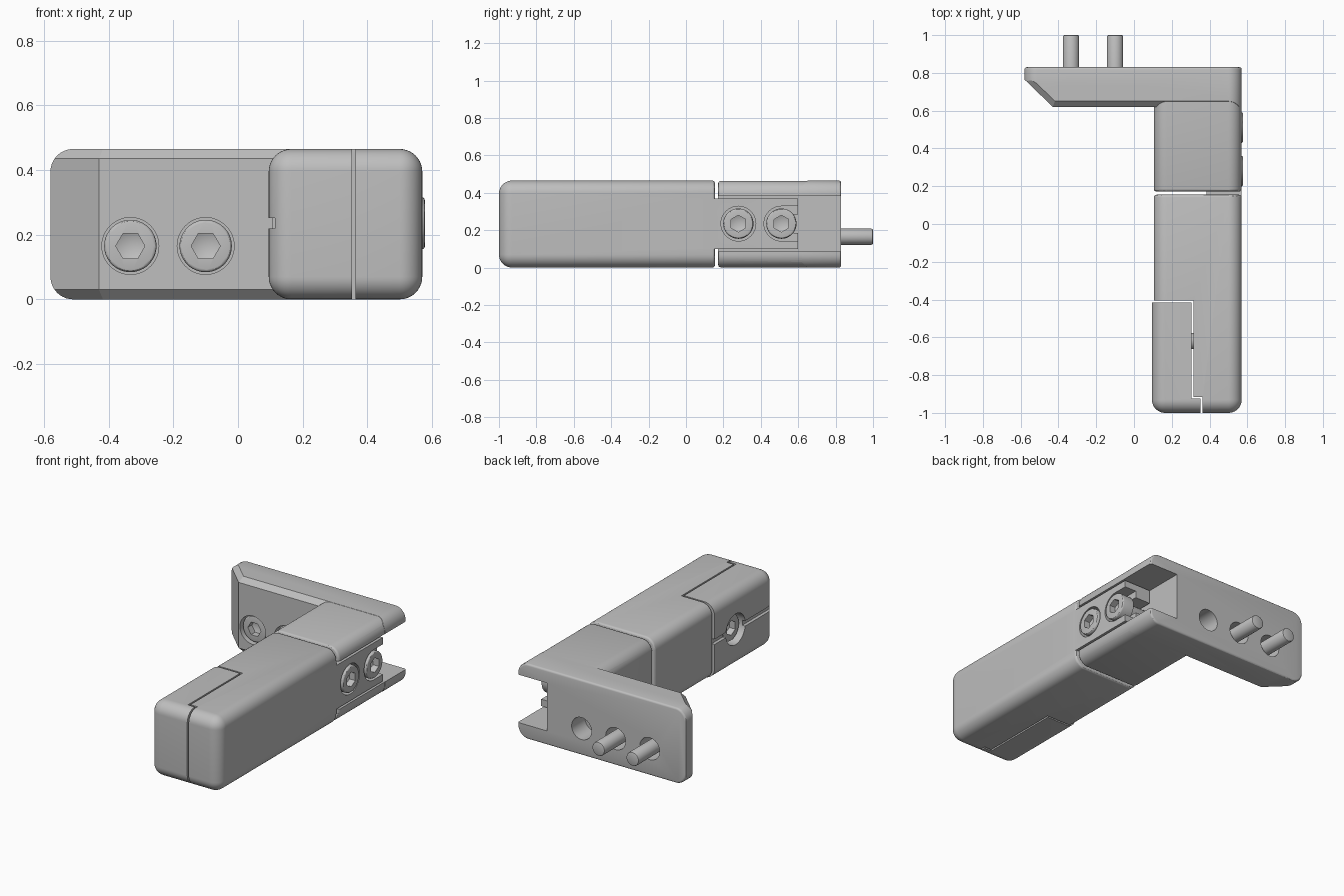
import bpy, bmesh, math
from mathutils import Matrix, Vector

old = bpy.data.objects.get("Cube")
if old:
    bpy.data.objects.remove(old, do_unlink=True)

grey = bpy.data.materials.new("light_grey")
grey.use_nodes = True
TONE = (0.52, 0.52, 0.52, 1)
grey.diffuse_color = TONE
grey.node_tree.nodes["Principled BSDF"].inputs["Base Color"].default_value = TONE

TOP, MID, RIGHT = 0.465, 0.235, 0.57


def finish(name, bm):
    bmesh.ops.recalc_face_normals(bm, faces=bm.faces[:])
    mesh = bpy.data.meshes.new(name)
    bm.to_mesh(mesh)
    bm.free()
    mesh.materials.append(grey)
    obj = bpy.data.objects.new(name, mesh)
    bpy.context.collection.objects.link(obj)
    return obj


def box_bm(lo, hi):
    lo, hi = Vector(lo), Vector(hi)
    bm = bmesh.new()
    size = hi - lo
    bmesh.ops.create_cube(bm, size=1, matrix=Matrix.Translation((lo + hi) / 2) @ Matrix.Diagonal((*size, 1)))
    return bm


def box(name, lo, hi):
    return finish(name, box_bm(lo, hi))


def bevel(bm, edges, width, segments):
    bmesh.ops.bevel(bm, geom=edges, offset=width, offset_type='OFFSET', segments=segments,
                    profile=0.5, affect='EDGES', clamp_overlap=True)


def rounded_box(name, lo, hi, r=0.07, front=0.0, back=0.012):
    """Box with its long y edges rounded, and each end rounded separately."""
    bm = box_bm(lo, hi)

    def at(y):
        return [e for e in bm.edges if all(abs(v.co.y - y) < 1e-5 for v in e.verts)]
    along = [e for e in bm.edges if abs(e.verts[0].co.y - e.verts[1].co.y) > 1e-4]
    if front >= r:
        along += at(lo[1])
    bevel(bm, along, r, 10)
    if 0 < front < r:
        bevel(bm, at(lo[1]), front, 3)
    if back:
        bevel(bm, at(hi[1]), back, 3)
    return finish(name, bm)


def prism(name, points, z0, z1, chamfer_edges=(), chamfer=0.03):
    """Plan outline pulled up in z, chamfered over chosen sides."""
    bm = bmesh.new()
    base = [bm.verts.new((x, y, z0)) for x, y in points]
    roof = [bm.verts.new((x, y, z1)) for x, y in points]
    bm.faces.new(base)
    bm.faces.new(roof)
    n = len(points)
    for i in range(n):
        j = (i + 1) % n
        bm.faces.new((base[i], base[j], roof[j], roof[i]))
    picked = [bm.edges.get((ring[i], ring[(i + 1) % n])) for i in chamfer_edges for ring in (base, roof)]
    if picked:
        bmesh.ops.recalc_face_normals(bm, faces=bm.faces[:])
        bevel(bm, picked, chamfer, 1)
    return finish(name, bm)


def cylinder(name, start, end, r, sides=48):
    start, end = Vector(start), Vector(end)
    axis = end - start
    spin = axis.to_track_quat('Z', 'Y').to_matrix().to_4x4()
    bm = bmesh.new()
    bmesh.ops.create_cone(bm, cap_ends=True, segments=sides, radius1=r, radius2=r, depth=axis.length,
                          matrix=Matrix.Translation((start + end) / 2) @ spin)
    return finish(name, bm)


def combine(obj, other, how='DIFFERENCE'):
    mod = obj.modifiers.new("cut", 'BOOLEAN')
    mod.operation, mod.object, mod.solver = how, other, 'EXACT'
    bpy.context.view_layer.update()
    bpy.context.view_layer.objects.active = obj
    bpy.ops.object.modifier_apply(modifier=mod.name)
    bpy.data.objects.remove(other, do_unlink=True)


def bolt(name, place, turn, length, r=0.081):
    """Socket head bolt whose head looks along local z, with its face at z = 0."""
    bm = bmesh.new()
    bmesh.ops.create_cone(bm, cap_ends=True, segments=48, radius1=r, radius2=r, depth=0.08,
                          matrix=Matrix.Translation((0, 0, -0.04)))
    bevel(bm, [e for e in bm.edges if all(v.co.z > -0.01 for v in e.verts)], 0.01, 3)
    head = finish(name, bm)
    bm = bmesh.new()
    bmesh.ops.create_cone(bm, cap_ends=True, segments=6, radius1=0.045, radius2=0.045, depth=0.08,
                          matrix=Matrix.Rotation(math.pi / 2, 4, 'Z'))
    bottom = [f for f in bm.faces if f.calc_center_median().z < -0.03]
    bmesh.ops.poke(bm, faces=bottom, offset=0.02)
    combine(head, finish("socket_cutter", bm))
    # threaded shank with a softened tip
    bm = bmesh.new()
    bmesh.ops.create_cone(bm, cap_ends=True, segments=32, radius1=0.043, radius2=0.043, depth=length - 0.07,
                          matrix=Matrix.Translation((0, 0, -(length + 0.07) / 2)))
    bevel(bm, [e for e in bm.edges if all(v.co.z < -length + 0.01 for v in e.verts)], 0.008, 2)
    combine(head, finish("shank", bm), 'UNION')
    head.data.transform(Matrix.Translation(place) @ turn)
    return head


FACE_FRONT = Matrix.Rotation(math.pi / 2, 4, 'X')
FACE_RIGHT = Matrix.Rotation(math.pi / 2, 4, 'Y')
FACE_LEFT = Matrix.Rotation(-math.pi / 2, 4, 'Y')

# Mounting bracket: plate with a slanted end, plus the stub arm
bracket = rounded_box("mounting_bracket", (-0.58, 0.62, 0), (RIGHT, 0.83, TOP))
outline = [(-0.58, 0.9), (0.7, 0.9), (0.7, 0.62), (-0.43, 0.62), (-0.58, 0.765)]
combine(bracket, prism("plate_outline", outline, 0, TOP, (2, 3)), 'INTERSECT')
arm = rounded_box("stub_arm", (0.105, 0.172, 0.001), (RIGHT - 0.001, 0.8, TOP - 0.001), front=0.014, back=0)
combine(bracket, arm, 'UNION')

# Side channel running out through the back, and the bolt holes
combine(bracket, box("channel_cutter", (0.37, 0.1, 0.087), (0.7, 0.9, 0.383)))
BOLT_X, BOLT_Z = (-0.333, -0.1), 0.165
for x in BOLT_X:
    combine(bracket, cylinder("head_recess", (x, 0.5, BOLT_Z), (x, 0.72, BOLT_Z), 0.088))
    combine(bracket, cylinder("through_hole", (x, 0.7, BOLT_Z), (x, 0.9, BOLT_Z), 0.068))
combine(bracket, cylinder("spare_hole", (0.133, 0.7, BOLT_Z), (0.133, 0.9, BOLT_Z), 0.068))

# Handle with a tongue that slides into the channel
handle = rounded_box("handle_body", (0.105, -1, 0), (RIGHT, 0.155, TOP), front=0.07, back=0.014)
combine(handle, box("tongue", (0.385, 0.05, 0.1), (RIGHT, 0.6, 0.37)), 'UNION')
SIDE_Y = (0.28, 0.51)
for y in SIDE_Y:
    combine(handle, cylinder("side_recess", (0.49, y, MID), (0.7, y, MID), 0.093))
combine(handle, box("open_slot", (0.49, SIDE_Y[1], MID - 0.093), (0.7, 0.7, MID + 0.093)))
combine(handle, box("shank_slot", (0.3, SIDE_Y[1], MID - 0.05), (0.5, 0.7, MID + 0.05)))


# Clamp panel, stepped at the front, set into the handle with a thin seam
def panel_region(name, gap):
    pts = [(0, -1.1), (0.358 + gap, -1.1), (0.358 + gap, -0.92 + gap), (0.31 + gap, -0.92 + gap),
           (0.31 + gap, -0.41 + gap), (0, -0.41 + gap)]
    return prism(name, pts, -0.1, 0.6)


combine(handle, panel_region("panel_recess", 0.005))
panel = rounded_box("clamp_panel", (0.095, -1, 0), (RIGHT, -0.3, TOP), front=0.07, back=0)
combine(panel, panel_region("panel_shape", -0.005), 'INTERSECT')
combine(panel, box("slit_cutter", (0, -1.1, MID - 0.016), (0.115, -0.3, MID + 0.016)))
combine(panel, cylinder("clamp_recess", (0, -0.62, MID), (0.21, -0.62, MID), 0.095))

# Bolts
parts = [bracket, handle, panel]
for i, x in enumerate(BOLT_X):
    parts.append(bolt(f"plate_bolt_{i + 1}", (x, 0.635, BOLT_Z), FACE_FRONT, 0.365))
for i, y in enumerate(SIDE_Y):
    parts.append(bolt(f"side_bolt_{i + 1}", (0.578, y, MID), FACE_RIGHT, 0.3))
parts.append(bolt("clamp_bolt", (0.125, -0.62, MID), FACE_LEFT, 0.25))

# Smooth rounded surfaces, keep the machined edges sharp
bpy.ops.object.select_all(action='DESELECT')
for obj in parts:
    obj.select_set(True)
bpy.context.view_layer.objects.active = bracket
bpy.ops.object.shade_smooth_by_angle(angle=math.radians(30))
